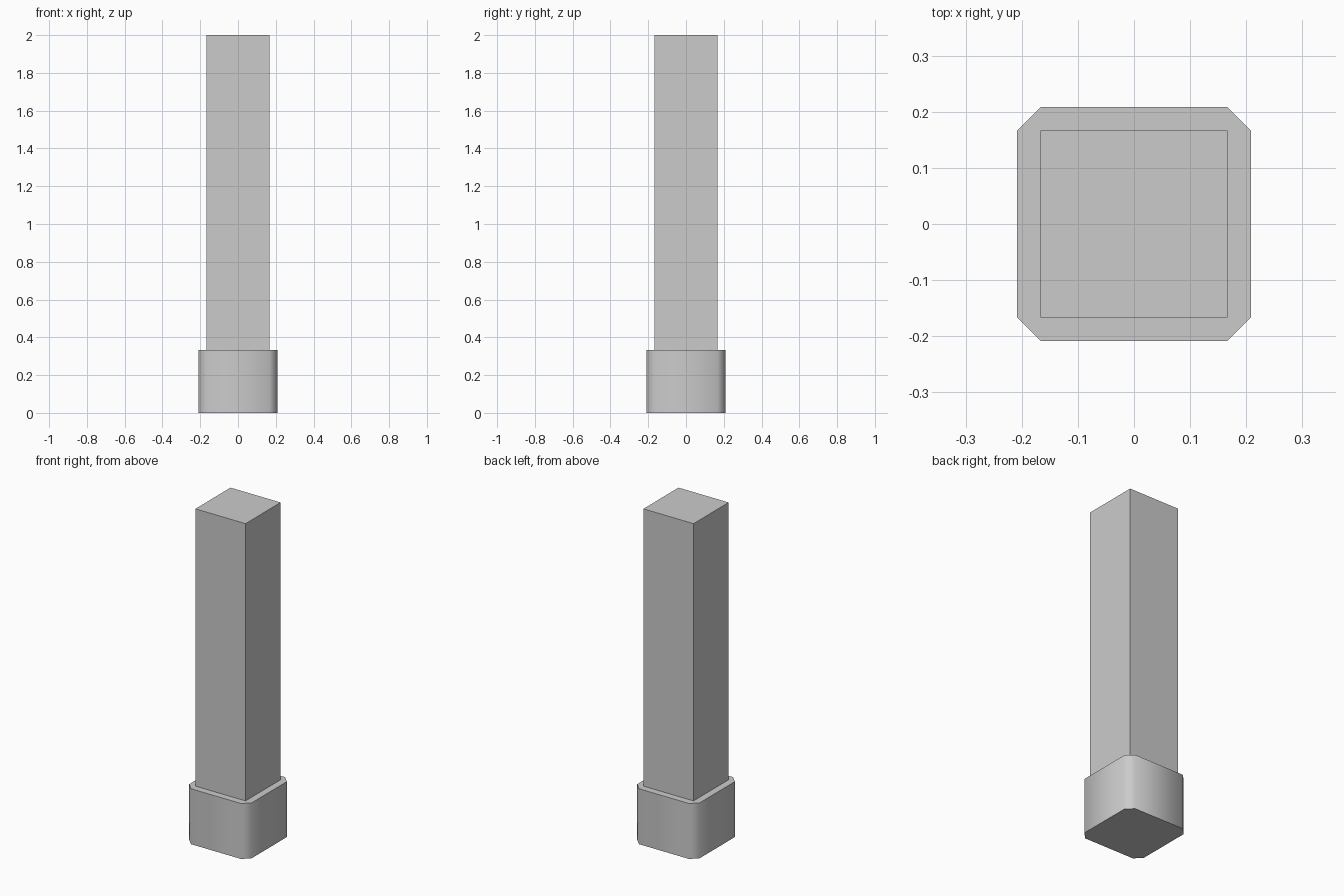
import bpy, bmesh, math

if "Cube" in bpy.data.objects:
    bpy.data.objects.remove(bpy.data.objects["Cube"])

def prism(name, half, z0, z1, cut=0.0):
    """Square prism between two heights, with optional cut vertical corners."""
    a = half - cut
    if cut:
        ring = [(half, -a), (half, a), (a, half), (-a, half),
                (-half, a), (-half, -a), (-a, -half), (a, -half)]
    else:
        ring = [(half, -half), (half, half), (-half, half), (-half, -half)]
    bm = bmesh.new()
    low = [bm.verts.new((x, y, z0)) for x, y in ring]
    high = [bm.verts.new((x, y, z1)) for x, y in ring]
    n = len(ring)
    for i in range(n):
        j = (i + 1) % n
        bm.faces.new((low[i], low[j], high[j], high[i]))
    bm.faces.new(low[::-1])
    bm.faces.new(high)
    mesh = bpy.data.meshes.new(name)
    bm.to_mesh(mesh)
    bm.free()
    obj = bpy.data.objects.new(name, mesh)
    bpy.context.collection.objects.link(obj)
    return obj

# Plain square shaft
prism("post_shaft", 1 / 6, 1 / 3, 2.0)

# Wider footing, smooth around its cut corners
base = prism("post_base", 0.2083, 0.0, 1 / 3, cut=0.0416)
bpy.ops.object.select_all(action='DESELECT')
base.select_set(True)
bpy.context.view_layer.objects.active = base
bpy.ops.object.shade_smooth_by_angle(angle=math.radians(60))
